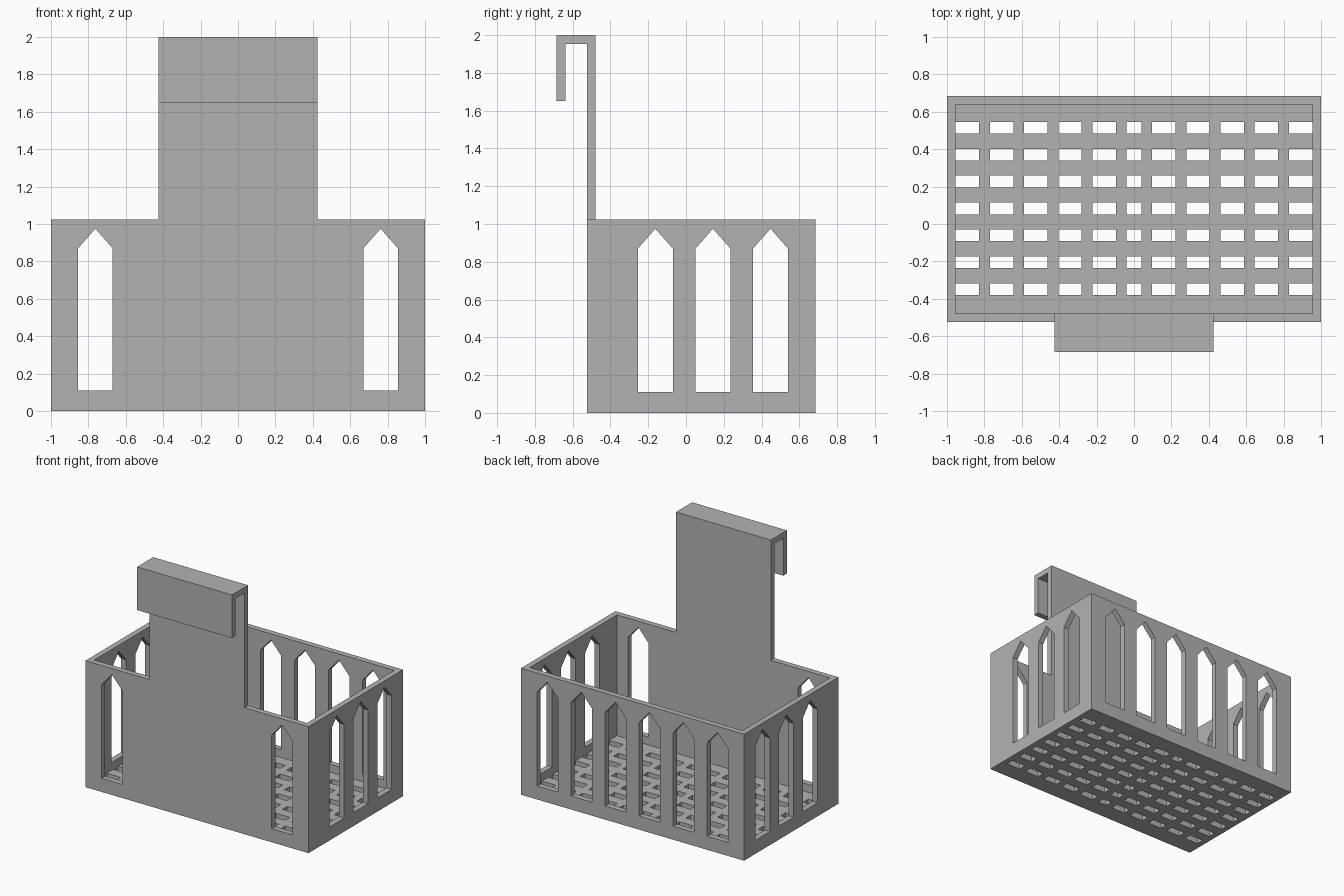
import bpy
import bmesh
from mathutils import Vector

cube = bpy.data.objects.get("Cube")
if cube:
    bpy.data.objects.remove(cube, do_unlink=True)

FRONT, BACK, HALF = -0.525, 0.685, 1.0
WALL, RIM, TOP = 0.046, 1.025, 2.0
MID = (FRONT + BACK) / 2

grey = bpy.data.materials.new("plain_grey")
grey.use_nodes = True
colour = (0.45, 0.45, 0.45, 1)
grey.diffuse_color = colour
grey.node_tree.nodes["Principled BSDF"].inputs["Base Color"].default_value = colour


def prism(bm, points, push):
    """Extrude a flat outline along a vector into a closed solid."""
    face = bm.faces.new([bm.verts.new(p) for p in points])
    side = bmesh.ops.extrude_face_region(bm, geom=[face])
    moved = [v for v in side["geom"] if isinstance(v, bmesh.types.BMVert)]
    bmesh.ops.translate(bm, verts=moved, vec=Vector(push))


def box(bm, x0, x1, y0, y1, z0, z1):
    prism(bm, [(x0, y0, z0), (x1, y0, z0), (x1, y1, z0), (x0, y1, z0)], (0, 0, z1 - z0))


def finish(bm, name):
    bmesh.ops.recalc_face_normals(bm, faces=bm.faces)
    mesh = bpy.data.meshes.new(name)
    bm.to_mesh(mesh)
    bm.free()
    obj = bpy.data.objects.new(name, mesh)
    mesh.materials.append(grey)
    bpy.context.collection.objects.link(obj)
    return obj


def window(bm, centre, wall, along_x):
    """Pointed window through one wall."""
    half, sill, spring, peak = 0.0925, 0.11, 0.87, 0.975
    shape = [(-half, sill), (half, sill), (half, spring), (0, peak), (-half, spring)]
    depth = 3 * WALL
    if along_x:
        prism(bm, [(centre + u, wall - depth / 2, z) for u, z in shape], (0, depth, 0))
    else:
        prism(bm, [(wall - depth / 2, centre + u, z) for u, z in shape], (depth, 0, 0))


# Basket block
bm = bmesh.new()
box(bm, -HALF, HALF, FRONT, BACK, 0, RIM)
basket = finish(bm, "hanging_basket")

# Hollow inside
bm = bmesh.new()
box(bm, -HALF + WALL, HALF - WALL, FRONT + WALL, BACK - WALL, WALL, RIM + 0.2)
cavity = finish(bm, "cavity_cutter")

# Windows and floor slots
bm = bmesh.new()
pitch = 0.305
for i in range(6):
    window(bm, (i - 2.5) * pitch, BACK, True)
for s in (-1, 1):
    window(bm, s * 2.5 * pitch, FRONT, True)
    for i in range(3):
        window(bm, 0.1425 + (i - 1) * pitch, s * HALF, False)
for row in range(7):
    y = MID + 0.003 + (row - 3) * 0.144
    box(bm, -0.04, 0.04, y - 0.031, y + 0.031, -0.1, 0.09)
    for s in (-1, 1):
        for col in range(5):
            x = s * (0.159 + col * 0.183)
            box(bm, x - 0.0625, x + 0.0625, y - 0.031, y + 0.031, -0.1, 0.09)
openings = finish(bm, "openings_cutter")

# Hook plate with folded lip, rising from the front wall
bm = bmesh.new()
lip, inner, width = -0.685, FRONT + WALL, 0.425
profile = [(FRONT, 0.9), (inner, 0.9), (inner, TOP), (lip, TOP), (lip, 1.65),
           (lip + WALL, 1.65), (lip + WALL, TOP - WALL), (FRONT, TOP - WALL)]
prism(bm, [(-width, y, z) for y, z in profile], (2 * width, 0, 0))
hook = finish(bm, "hook_plate")

# Cut and join into one solid
parts = ((cavity, "DIFFERENCE"), (openings, "DIFFERENCE"), (hook, "UNION"))
for part, operation in parts:
    part.hide_render = True
    mod = basket.modifiers.new(part.name, "BOOLEAN")
    mod.operation, mod.solver, mod.object = operation, "EXACT", part
graph = bpy.context.evaluated_depsgraph_get()
solid = bpy.data.meshes.new_from_object(basket.evaluated_get(graph))
basket.modifiers.clear()
basket.data = solid
for part, operation in parts:
    bpy.data.objects.remove(part, do_unlink=True)

# Merge coplanar pieces
bm = bmesh.new()
bm.from_mesh(solid)
bmesh.ops.remove_doubles(bm, verts=bm.verts, dist=0.0001)
bmesh.ops.dissolve_limit(bm, angle_limit=0.01, verts=bm.verts, edges=bm.edges)
bm.to_mesh(solid)
bm.free()
